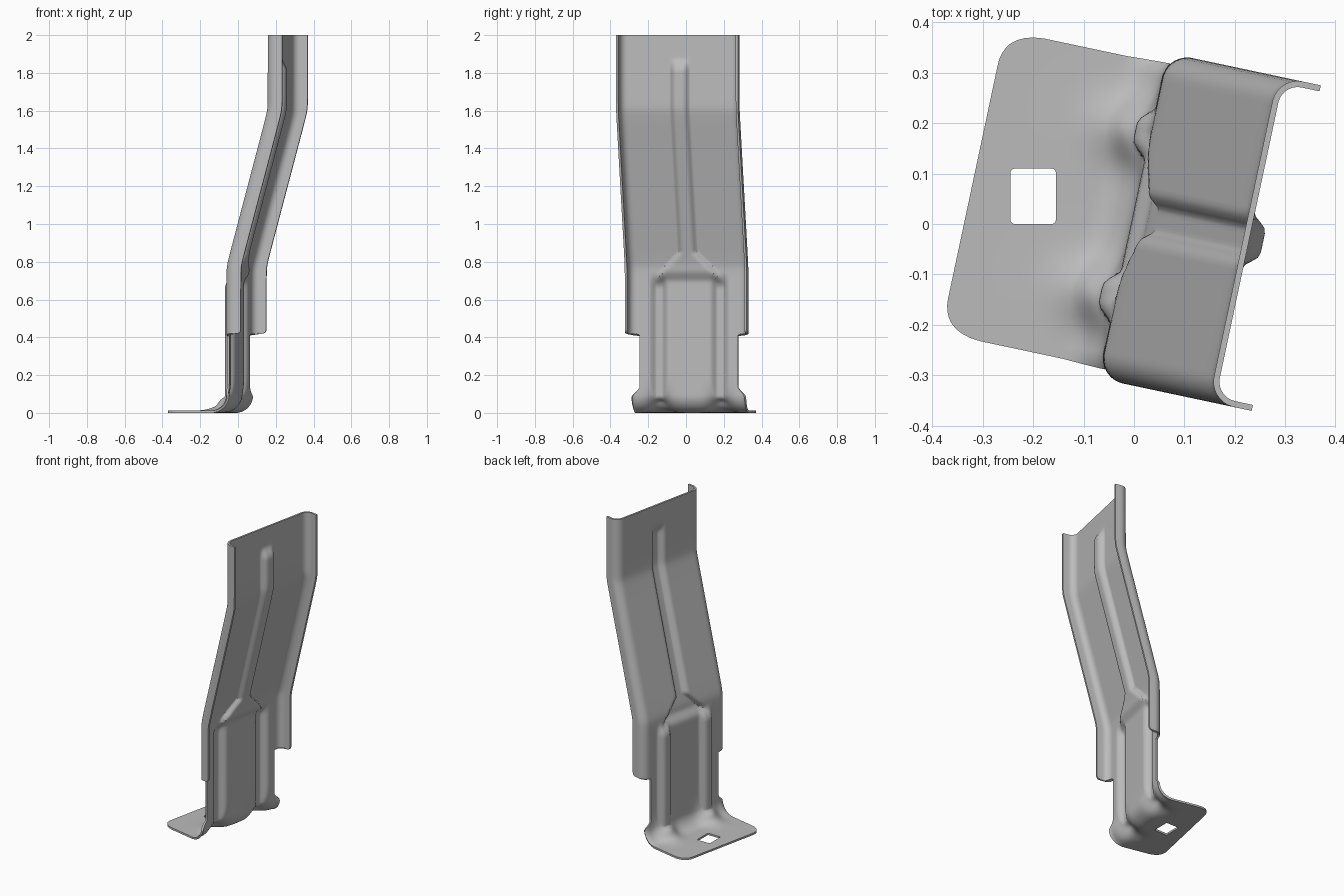
import bpy, bmesh, math
from mathutils import Matrix, Vector

if "Cube" in bpy.data.objects:
    bpy.data.objects.remove(bpy.data.objects["Cube"])

THICK = 0.012
TURN = Matrix.Rotation(math.radians(-12), 4, 'Z')
MID = 0.016            # sideways centre of the bracket
FOOT_U = -0.33         # free end of the foot plate
BEND = 0.09            # foot bend radius
INNER = 0.235          # columns up to here keep fixed positions
RIB = 0.165            # side rib position
FLAT, FOLD, LEG = 0.279, 0.045, 0.386


def ss(a, b, x):
    t = min(1, max(0, (x - a) / (b - a)))
    return t * t * (3 - 2 * t)


def band(x, half, soft):
    return 1 - ss(half - soft, half + soft, abs(x))


def rounded(full, r, d):
    """Half width near a rounded corner at distance d from the end."""
    d = min(max(d, 0), r)
    return full - r + math.sqrt(r * r - (r - d) ** 2)


def soft_ramp(x, k=0.025):
    return (x + math.sqrt(x * x + k * k)) / 2


def web_u(z):
    return 0.27 * (soft_ramp(z - 0.775) - soft_ramp(z - 1.605))


def half_width(z):
    if z < 0.42:
        return 0.309 - 0.043 * ss(0.08, 0.14, z) + 0.08 * ss(0.41, 0.42, z)
    return rounded(LEG, 0.022, z - 0.42)


# Side-view path rows: (u, z, normal u, normal z, distance from bend, half width)
rows = []
base = THICK / 2
half_bend = BEND * math.pi / 4
steps = [0, 0.001, 0.004, 0.009, 0.016, 0.025, 0.036, 0.05, 0.07]
length = -BEND - FOOT_U
steps += [0.07 + (length - 0.07) * i / 16 for i in range(1, 17)]
for d in steps:
    rows.append((FOOT_U + d, base, 0, 1, d - length - half_bend,
                 rounded(0.309, 0.07, d)))
for i in range(1, 15):
    a = math.pi / 2 * i / 14
    z = base + BEND * (1 - math.cos(a))
    rows.append((BEND * (math.sin(a) - 1), z, -math.sin(a), math.cos(a),
                 BEND * a - half_bend, half_width(z)))
z = base + BEND
while z < 2:
    z += 0.003 if 0.4 < z < 0.45 else 0.0125
    z = min(z, 2)
    rows.append((web_u(z), z, -1, 0, z - base - BEND + half_bend, half_width(z)))


def emboss(w, z, s):
    """Pressed ribs: positive towards the foot side."""
    side = abs(w) - RIB
    ribs = 0.03 * band(side, 0.035, 0.02) * (1 - ss(0.66, 0.74, z)) * ss(-0.07, 0.03, s)
    gusset = 0.045 * math.exp(-(s / 0.085) ** 2 - (side / 0.06) ** 2)
    flare = 0.037 + 0.15 * ss(0.85, 0.69, z) if z > 0.85 else \
        0.037 + 0.15 * min(1, (0.85 - z) / 0.15)
    centre = 0.028 * band(w, flare, 0.016) * ss(0.69, 0.76, z) * (1 - ss(1.81, 1.88, z))
    return max(ribs, gusset) - centre


def section(w):
    """Channel cross-section: sideways position and forward fold."""
    a = abs(w)
    sign = 1 if w > 0 else -1
    arc = FOLD * math.pi / 2
    if a <= FLAT:
        return w, 0
    if a <= FLAT + arc:
        t = (a - FLAT) / FOLD
        return sign * (FLAT + FOLD * math.sin(t)), FOLD * (1 - math.cos(t))
    return sign * (FLAT + FOLD), FOLD + a - FLAT - arc


def columns(half):
    inner = [INNER * i / 26 for i in range(27)]
    outer = [INNER + (half - INNER) * i / 16 for i in range(1, 17)]
    pos = inner + outer
    return [-w for w in reversed(pos[1:])] + pos


# Pressed sheet
bm = bmesh.new()
grid = []
for u, z, nu, nz, s, half in rows:
    line = []
    for w in columns(half):
        v, fold = section(w)
        d = emboss(w, z, s)
        p = Vector((u + fold + nu * d, v + MID, z + nz * d))
        line.append(bm.verts.new(TURN @ p))
    grid.append(line)
for a, b in zip(grid, grid[1:]):
    for i in range(len(a) - 1):
        bm.faces.new((a[i], a[i + 1], b[i + 1], b[i]))
bmesh.ops.recalc_face_normals(bm, faces=bm.faces)
mesh = bpy.data.meshes.new("sheet_bracket")
bm.to_mesh(mesh)
bm.free()
bracket = bpy.data.objects.new("sheet_bracket", mesh)
bpy.context.collection.objects.link(bracket)

# Bolt hole cutter with eased corners
bm = bmesh.new()
bmesh.ops.create_cube(bm, size=1, matrix=Matrix.Translation((-0.2, 0.055, 0))
                      @ Matrix.Diagonal((0.09, 0.11, 0.1, 1)))
upright = [e for e in bm.edges if abs(e.verts[0].co.z - e.verts[1].co.z) > 0.05]
bmesh.ops.bevel(bm, geom=upright, offset=0.008, segments=3, profile=0.5, affect='EDGES')
cut_mesh = bpy.data.meshes.new("hole_cutter")
bm.to_mesh(cut_mesh)
bm.free()
cutter = bpy.data.objects.new("hole_cutter", cut_mesh)
bpy.context.collection.objects.link(cutter)
cutter.hide_render = True

# Thickness and hole
solid = bracket.modifiers.new("thickness", 'SOLIDIFY')
solid.thickness = THICK
solid.offset = 0
hole = bracket.modifiers.new("hole", 'BOOLEAN')
hole.object = cutter
hole.operation = 'DIFFERENCE'
hole.solver = 'EXACT'
for o in bpy.context.selected_objects:
    o.select_set(False)
bracket.select_set(True)
bpy.context.view_layer.objects.active = bracket
bpy.ops.object.modifier_apply(modifier="thickness")
bpy.ops.object.modifier_apply(modifier="hole")
bpy.data.objects.remove(cutter)
bpy.ops.object.shade_smooth_by_angle(angle=math.radians(40))

# Grey steel
steel = bpy.data.materials.new("grey_steel")
steel.use_nodes = True
colour = (0.5, 0.5, 0.5, 1)
steel.diffuse_color = colour
steel.node_tree.nodes["Principled BSDF"].inputs["Base Color"].default_value = colour
bracket.data.materials.clear()
bracket.data.materials.append(steel)
